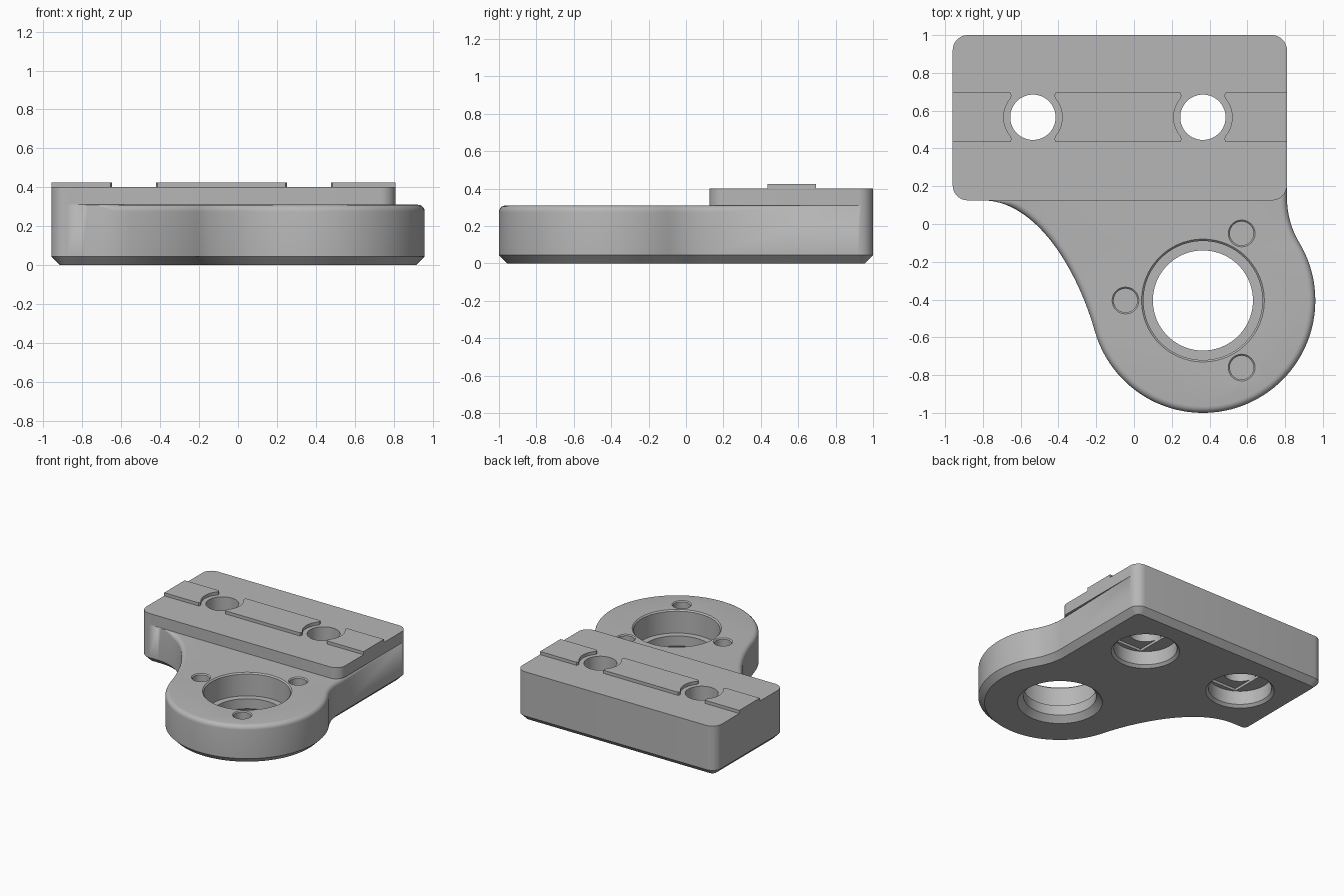
import bpy
import bmesh
from math import sin, cos, pi, radians, sqrt, atan2, degrees
from mathutils import Vector
from mathutils.geometry import interpolate_bezier

if "Cube" in bpy.data.objects:
    bpy.data.objects.remove(bpy.data.objects["Cube"], do_unlink=True)

grey = bpy.data.materials.new("plain_grey")
grey.use_nodes = True
grey.diffuse_color = (0.47, 0.47, 0.47, 1)
grey.node_tree.nodes["Principled BSDF"].inputs["Base Color"].default_value = grey.diffuse_color

# Main dimensions
LEFT, RIGHT, FRONT, BACK = -0.96, 0.81, 0.125, 1.0
ARM_TOP, BLOCK_TOP, RIB_TOP = 0.31, 0.4, 0.425
CORNER, CHAMFER, FILLET = 0.08, 0.045, 0.035
HUB, HUB_R = Vector((0.365, -0.405)), 0.595
BOLTS = [(-0.535, 0.565), (0.365, 0.565)]


def arc(cx, cy, r, a, b, n):
    """Points on an arc from angle a to b in degrees."""
    return [Vector((cx + r * cos(radians(a + (b - a) * i / n)),
                    cy + r * sin(radians(a + (b - a) * i / n)))) for i in range(n + 1)]


def corner(sx, sy, start):
    """Rounded corner of the block."""
    x = RIGHT - CORNER if sx > 0 else LEFT + CORNER
    y = BACK - CORNER if sy > 0 else FRONT + CORNER
    return arc(x, y, CORNER, start, start + 90, 8)


def loft(name, rings):
    """Closed solid through a stack of equal-sized rings."""
    bm = bmesh.new()
    rows = [[bm.verts.new(p) for p in ring] for ring in rings]
    n = len(rows[0])
    for low, high in zip(rows, rows[1:]):
        for i in range(n):
            j = (i + 1) % n
            bm.faces.new((low[i], low[j], high[j], high[i]))
    bm.faces.new(rows[0][::-1])
    bm.faces.new(rows[-1])
    bmesh.ops.remove_doubles(bm, verts=bm.verts, dist=1e-5)
    bmesh.ops.recalc_face_normals(bm, faces=bm.faces)
    mesh = bpy.data.meshes.new(name)
    bm.to_mesh(mesh)
    bm.free()
    mesh.materials.append(grey)
    ob = bpy.data.objects.new(name, mesh)
    bpy.context.collection.objects.link(ob)
    return ob


def prism(name, pts, z0, z1):
    return loft(name, [[(p[0], p[1], z) for p in pts] for z in (z0, z1)])


def lathe(name, x, y, profile, n=64):
    """Round cutter from (radius, height) pairs."""
    ob = loft(name, [[(x + r * cos(2 * pi * i / n), y + r * sin(2 * pi * i / n), z)
                      for i in range(n)] for r, z in profile])
    ob.hide_render = True
    return ob


def select(ob):
    bpy.ops.object.select_all(action='DESELECT')
    ob.select_set(True)
    bpy.context.view_layer.objects.active = ob


def cut(ob, cutters):
    select(ob)
    for c in cutters:
        mod = ob.modifiers.new("cut", 'BOOLEAN')
        mod.operation = 'DIFFERENCE'
        mod.solver = 'EXACT'
        mod.object = c
        bpy.ops.object.modifier_apply(modifier=mod.name)


def inset_normals(pts):
    """Inward mitred offset direction at each outline point."""
    out = []
    for i, p in enumerate(pts):
        a = (p - pts[i - 1]).normalized()
        b = (pts[(i + 1) % len(pts)] - p).normalized()
        na, nb = Vector((-a.y, a.x)), Vector((-b.y, b.x))
        m = (na + nb).normalized()
        out.append(m / max(m.dot(na), 0.5))
    return out


# Outline of the whole plate: block corners, sweeping web, round hub, side fillet
neck = 0.46
neck_x = RIGHT + neck
rise = sqrt((HUB_R + neck) ** 2 - (neck_x - HUB.x) ** 2)
join = degrees(atan2(rise, neck_x - HUB.x))
hub_arc = arc(HUB.x, HUB.y, HUB_R, 196, 360 + join, 64)
back_dir = Vector((sin(radians(196)), -cos(radians(196))))
web = [Vector(p[:2]) for p in interpolate_bezier(
    Vector((-0.8, FRONT, 0)), Vector((-0.53, FRONT, 0)),
    (hub_arc[0] + back_dir * 0.37).to_3d(), hub_arc[0].to_3d(), 28)]
neck_arc = arc(neck_x, HUB.y + rise, neck, 180 + join, 180, 12)
outline = (corner(-1, -1, 180) + web + hub_arc[1:] + neck_arc[1:]
           + corner(1, 1, 0) + corner(-1, 1, 90)[:-1])
normals = inset_normals(outline)


def fillet_weight(p):
    """Top rounding fades out where the arm meets the block."""
    limit = FRONT if p.x < 0 else FRONT + 0.06
    return min(1, max(0, (limit - p.y) / 0.04))


rings = [[(*(p + n * CHAMFER), 0) for p, n in zip(outline, normals)],
         [(*p, CHAMFER) for p in outline]]
for k in range(6):
    a = pi / 2 * k / 5
    rings.append([(*(p + n * FILLET * fillet_weight(p) * (1 - cos(a))),
                   ARM_TOP - FILLET * fillet_weight(p) * (1 - sin(a)))
                  for p, n in zip(outline, normals)])
plate = loft("arm_plate", rings)

# Raised block
rect = corner(-1, -1, 180) + corner(1, -1, 270) + corner(1, 1, 0) + corner(-1, 1, 90)
block = prism("raised_block", rect, ARM_TOP, BLOCK_TOP)

# Bolt holes with counterbores and a shallow relief slot
bolt_cutters = []
for x, y in BOLTS:
    bolt_cutters.append(lathe("bolt_cutter", x, y, [
        (0.26, -0.01), (0.23, 0.02), (0.23, 0.13), (0.12, 0.13), (0.12, 0.5)]))
    slot = prism("slot_cutter", [(x + sx * 0.118, y + sy * 0.195)
                 for sx, sy in ((-1, -1), (1, -1), (1, 1), (-1, 1))], 0.11, 0.15)
    slot.hide_render = True
    bolt_cutters.append(slot)

# Stepped main bore
bore = lathe("bore_cutter", HUB.x, HUB.y, [
    (0.32, -0.01), (0.265, CHAMFER), (0.265, 0.125), (0.315, 0.125),
    (0.315, 0.3), (0.335, 0.32)], 96)

# Three blind screw holes around the bore
screws = []
for deg in (60, 180, 300):
    screws.append(lathe("screw_cutter", HUB.x + 0.41 * cos(radians(deg)),
                        HUB.y + 0.41 * sin(radians(deg)),
                        [(0.063, 0.1), (0.063, 0.302), (0.08, 0.319)], 32))

cut(plate, bolt_cutters + [bore] + screws)
cut(block, bolt_cutters[::2])
for c in bolt_cutters + [bore] + screws:
    bpy.data.objects.remove(c, do_unlink=True)

# Locating ribs with scooped ends around the bolt holes
lip = [Vector((0.12, -0.13)), Vector((0.113, -0.115))]
scoop = lip + arc(0, 0, 0.155, -40, 40, 12) + [Vector((p.x, -p.y)) for p in reversed(lip)]
(hole_a, hy), (hole_b, _) = BOLTS


def left_end(hx):
    return [(hx + p.x, hy + p.y) for p in reversed(scoop)]


def right_end(hx):
    return [(hx - p.x, hy + p.y) for p in scoop]


def flat_end(x, side):
    return [(x, hy - 0.13 * side), (x, hy + 0.13 * side)]


ribs = [prism("rib_right", flat_end(LEFT, -1) + right_end(hole_a), BLOCK_TOP, RIB_TOP),
        prism("rib_middle", left_end(hole_a) + right_end(hole_b), BLOCK_TOP, RIB_TOP),
        prism("rib_left", left_end(hole_b) + flat_end(RIGHT, 1), BLOCK_TOP, RIB_TOP)]

for ob in [plate, block] + ribs:
    select(ob)
    bpy.ops.object.shade_smooth_by_angle(angle=radians(28))
